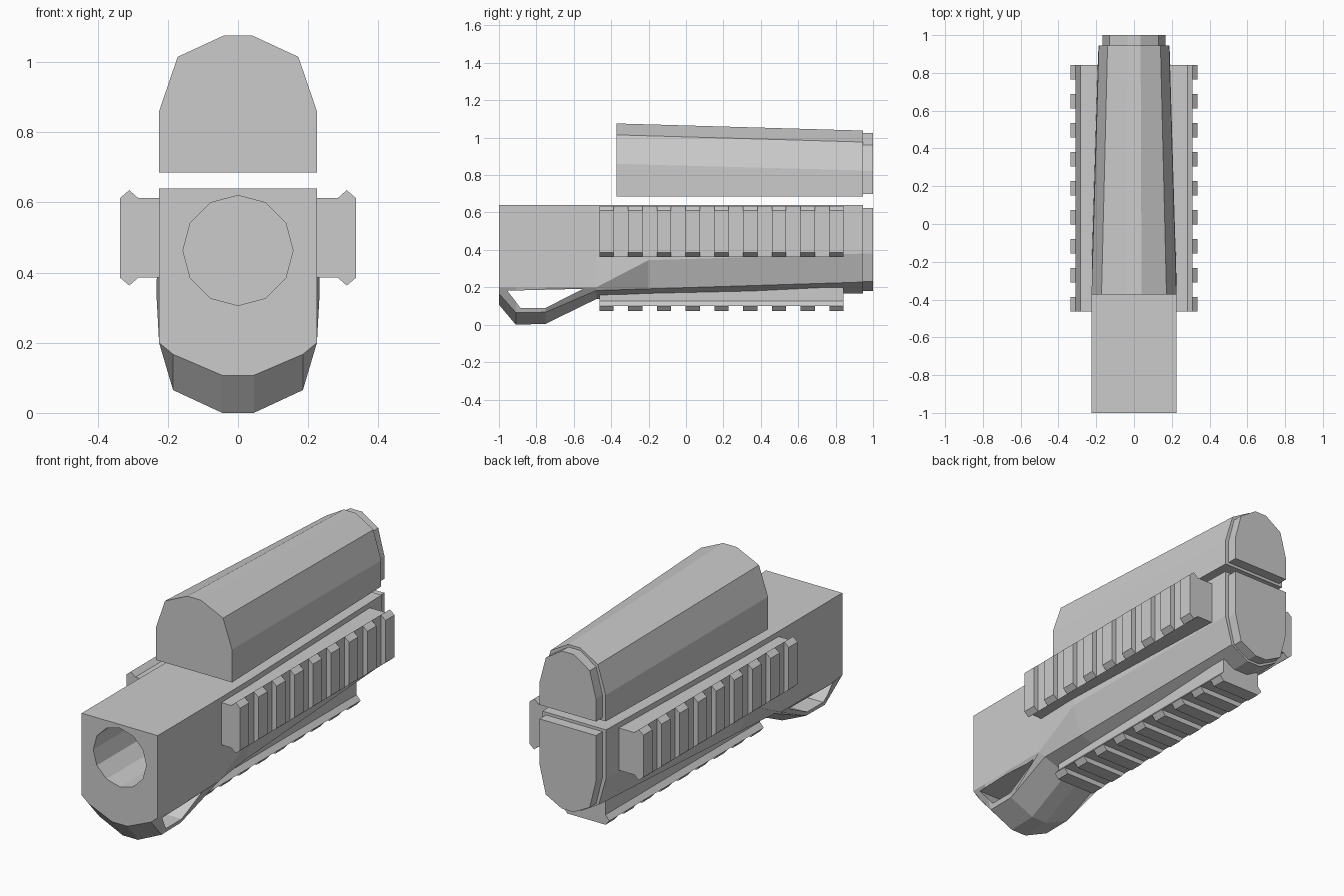
import bpy, bmesh
from mathutils import Matrix, Vector
from math import cos, sin, pi

if "Cube" in bpy.data.objects:
    bpy.data.objects.remove(bpy.data.objects["Cube"])


def make_object(name, bm):
    bmesh.ops.recalc_face_normals(bm, faces=bm.faces)
    me = bpy.data.meshes.new(name)
    bm.to_mesh(me)
    bm.free()
    ob = bpy.data.objects.new(name, me)
    bpy.context.collection.objects.link(ob)
    return ob


def add_loft(bm, rings):
    """Skin equal-length closed rings of 3D points and cap both ends."""
    loops = [[bm.verts.new(p) for p in r] for r in rings]
    n = len(loops[0])
    for a, b in zip(loops, loops[1:]):
        for i in range(n):
            j = (i + 1) % n
            bm.faces.new((a[i], a[j], b[j], b[i]))
    bm.faces.new(loops[0])
    bm.faces.new(loops[-1])


def section(y, half):
    """Mirror a right-half (x, z) outline into a full ring at y."""
    return [(x, y, z) for x, z in half] + [(-x, y, z) for x, z in reversed(half)]


def loft(name, sections):
    bm = bmesh.new()
    add_loft(bm, [section(y, half) for y, half in sections])
    return make_object(name, bm)


def cut(target, name, rings):
    bm = bmesh.new()
    add_loft(bm, rings)
    cutter = make_object(name, bm)
    cutter.hide_render = True
    mod = target.modifiers.new(name, 'BOOLEAN')
    mod.operation = 'DIFFERENCE'
    mod.solver = 'EXACT'
    mod.object = cutter
    bpy.context.view_layer.objects.active = target
    bpy.ops.object.modifier_apply(modifier=mod.name)
    bpy.data.objects.remove(cutter)


# Main frame with the guard dipping below it at the front
frame = loft("frame", [
    (-1.0, [(.225, .64), (.225, .20), (.185, .167), (.045, .107)]),
    (-.91, [(.225, .64), (.225, .20), (.185, .065), (.045, 0)]),
    (-.75, [(.225, .64), (.225, .20), (.185, .067), (.045, .005)]),
    (-.48, [(.225, .64), (.225, .20), (.188, .183), (.045, .137)]),
    (-.20, [(.222, .64), (.233, .345), (.180, .192), (.045, .143)]),
    (.945, [(.188, .64), (.188, .38), (.145, .228), (.042, .168)]),
])

# Round bore in the front face and the window through the guard
bore = [(.157 * cos(i * pi / 6), .463 + .157 * sin(i * pi / 6)) for i in range(12)]
cut(frame, "bore_cutter", [[(x, y, z) for x, z in bore] for y in (-1.1, -.3)])
window = [(-.955, .182), (-.55, .192), (-.75, .09), (-.885, .09)]
cut(frame, "window_cutter", [[(x, y, z) for y, z in window] for x in (-.4, .4)])

# Upper housing, tapering towards the back
loft("upper_housing", [
    (-.372, [(.225, .685), (.225, .86), (.172, 1.015), (.04, 1.076)]),
    (.945, [(.186, .685), (.186, .825), (.14, .977), (.035, 1.038)]),
])

# Slightly inset plates at the back end
loft("upper_end_plate", [
    (y, [(.167, .70), (.167, .822), (.13, .962), (.035, 1.024)]) for y in (.945, 1)])
loft("lower_end_plate", [
    (y, [(.167, .625), (.167, .38), (.13, .23), (.035, .18)]) for y in (.945, 1)])


# Ridged rails: profile runs (outward, sideways); one base bar and nine teeth
def rail(name, root, tip, to_world):
    y0, y1, teeth = -.463, .842, 9
    base = [(root, .113), (tip - .053, .113), (tip - .027, .136)]
    tooth = [(tip - .027, .136), (tip, .113)]
    pitch = (y1 - y0 - .076) / (teeth - 1)
    bm = bmesh.new()

    def bar(half, a, b):
        prof = half + [(o, -s) for o, s in reversed(half)]
        add_loft(bm, [[to_world(o, s, y) for o, s in prof] for y in (a, b)])

    bar(base, y0, y1)
    for i in range(teeth):
        bar(tooth, y0 + i * pitch, y0 + i * pitch + .076)
    return make_object(name, bm)


rail("right_rail", .18, .337, lambda o, s, y: (o, y, .499 + s))
rail("left_rail", .18, .337, lambda o, s, y: (-o, y, .499 + s))
rail("bottom_rail", -.2, -.073, lambda o, s, y: (s, y, -o))
